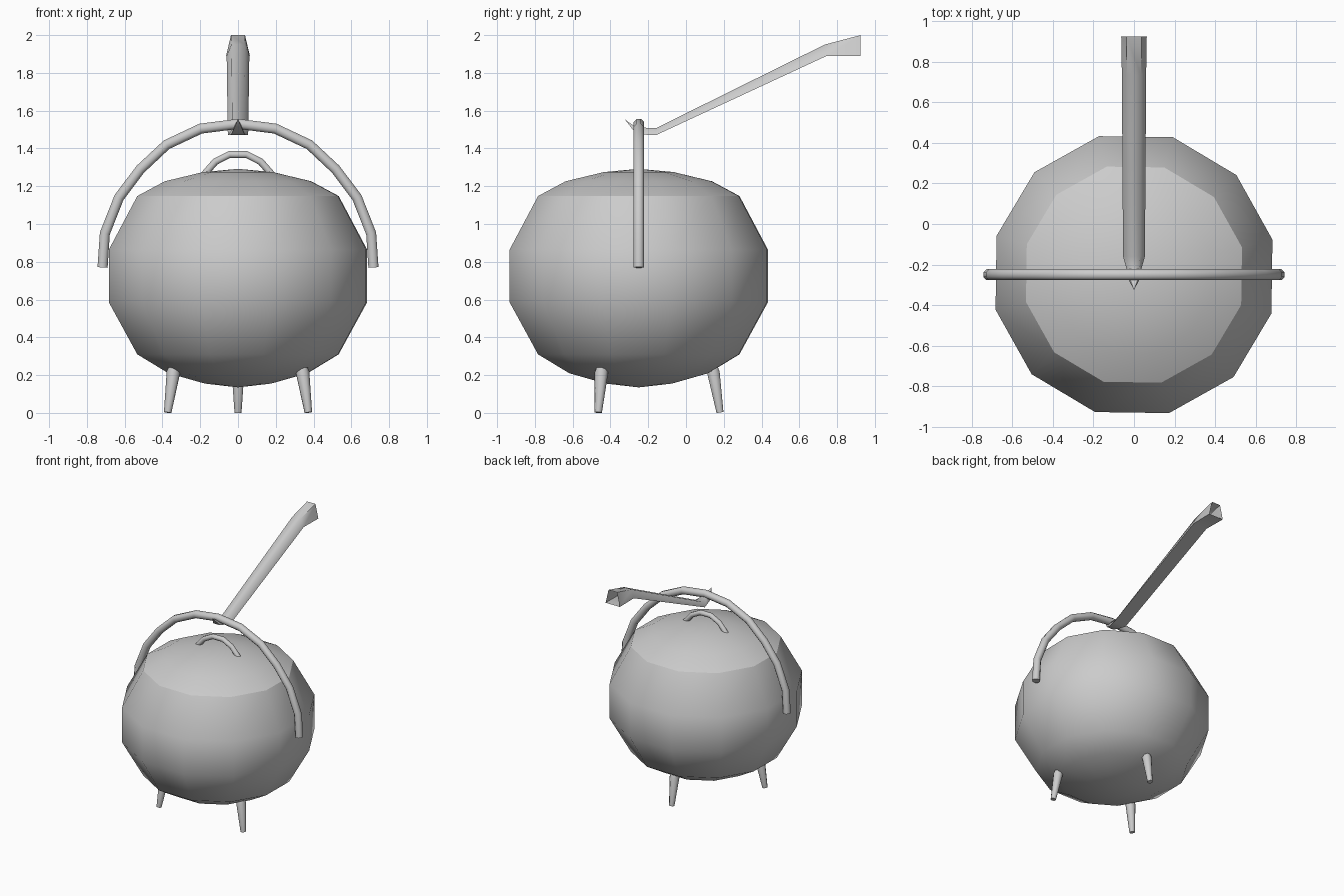
import bpy, bmesh, math
from mathutils import Vector, Matrix

if "Cube" in bpy.data.objects:
    bpy.data.objects.remove(bpy.data.objects["Cube"])

CY = -0.25  # pot axis

iron = bpy.data.materials.new("grey_iron")
iron.use_nodes = True
grey = (0.6, 0.6, 0.6, 1)
iron.diffuse_color = grey
iron.node_tree.nodes["Principled BSDF"].inputs["Base Color"].default_value = grey


def finish(bm, name, angle=60):
    bmesh.ops.recalc_face_normals(bm, faces=bm.faces)
    mesh = bpy.data.meshes.new(name)
    bm.to_mesh(mesh)
    bm.free()
    obj = bpy.data.objects.new(name, mesh)
    bpy.context.collection.objects.link(obj)
    mesh.materials.append(iron)
    bpy.ops.object.select_all(action="DESELECT")
    obj.select_set(True)
    bpy.context.view_layer.objects.active = obj
    bpy.ops.object.shade_smooth_by_angle(angle=math.radians(angle))
    return obj


def skin(bm, rings, caps=(True, True)):
    """Join successive rings of points; one-point rings become tips."""
    rings = [[bm.verts.new(p) for p in r] for r in rings]
    for a, b in zip(rings, rings[1:]):
        n = max(len(a), len(b))
        for i in range(n):
            j = (i + 1) % n
            if len(a) == 1:
                bm.faces.new((a[0], b[j], b[i]))
            elif len(b) == 1:
                bm.faces.new((a[i], a[j], b[0]))
            else:
                bm.faces.new((a[i], a[j], b[j], b[i]))
    for ring, cap in zip((rings[0], rings[-1]), caps):
        if cap and len(ring) > 2:
            bm.faces.new(ring)


def lathe(name, profile, sides=12):
    bm = bmesh.new()
    rings = []
    for r, z in profile:
        if r == 0:
            rings.append([(0, CY, z)])
            continue
        turn = [math.tau * (i + 0.5) / sides - 0.014 for i in range(sides)]
        rings.append([(r * math.cos(t), CY + r * math.sin(t), z) for t in turn])
    skin(bm, rings)
    return finish(bm, name)


def tube(name, path, radii, sides=8):
    bm = bmesh.new()
    path = [Vector(p) for p in path]
    rings = []
    for i, p in enumerate(path):
        along = path[min(i + 1, len(path) - 1)] - path[max(i - 1, 0)]
        turn = along.to_track_quat("Z", "Y").to_matrix()
        rings.append([p + turn @ (Matrix.Rotation(math.tau * (k + 0.5) / sides, 3, "Z")
                                  @ Vector((radii[i], 0, 0))) for k in range(sides)])
    skin(bm, rings)
    return finish(bm, name)


def arch(name, half, radius):
    """Mirror half an arch in x and sweep a tube along it."""
    left = [(-x, CY, z) for x, z in half]
    right = [(x, CY, z) for x, z in reversed(half) if x > 0]
    path = left + right
    return tube(name, path, [radius] * len(path))


# Pot and lid
lathe("pot_body", [(0, 0.135), (0.18, 0.155), (0.38, 0.21), (0.55, 0.31),
                   (0.705, 0.585), (0.705, 0.865), (0.55, 1.148)])
lathe("lid", [(0.55, 1.148), (0.4, 1.226), (0.19, 1.275), (0, 1.292)])

# Carrying handle and lid handle
arch("carrying_handle", [(0.717, 0.77), (0.705, 0.95), (0.63, 1.14), (0.517, 1.29),
                         (0.378, 1.42), (0.197, 1.505), (0, 1.53)], 0.029)
arch("lid_handle", [(0.19, 1.25), (0.12, 1.33), (0.045, 1.368)], 0.02)

# Three splayed legs
for i, name in enumerate(("back_leg", "right_leg", "left_leg")):
    a = math.radians(90 + 120 * i)
    steps = ((0.39, 0.24), (0.395, 0.215), (0.43, 0.002))
    tube(name, [(r * math.cos(a), CY + r * math.sin(a), z) for r, z in steps],
         (0.03, 0.036, 0.02))

# Long lifting lever with a hooked tip and an open flared grip
# Each section: y of top, y of bottom, top z, bottom z, half width above, half width below
sections = [(-0.27, -0.27, 1.515, 1.485, 0.02, 0.03),
            (-0.22, -0.22, 1.51, 1.473, 0.025, 0.037),
            (-0.16, -0.16, 1.507, 1.47, 0.03, 0.054),
            (0.735, 0.745, 1.95, 1.89, 0.035, 0.06),
            (0.925, 0.925, 2.0, 1.89, 0.037, 0.063)]
rings = [[(0, -0.325, 1.555)]]
for yt, yb, zt, zb, wt, wb in sections:
    rings.append([(-wb, yb, zb), (wb, yb, zb), (wt, yt, zt), (-wt, yt, zt)])
bm = bmesh.new()
skin(bm, rings, caps=(False, False))
finish(bm, "lifting_lever", 65)
